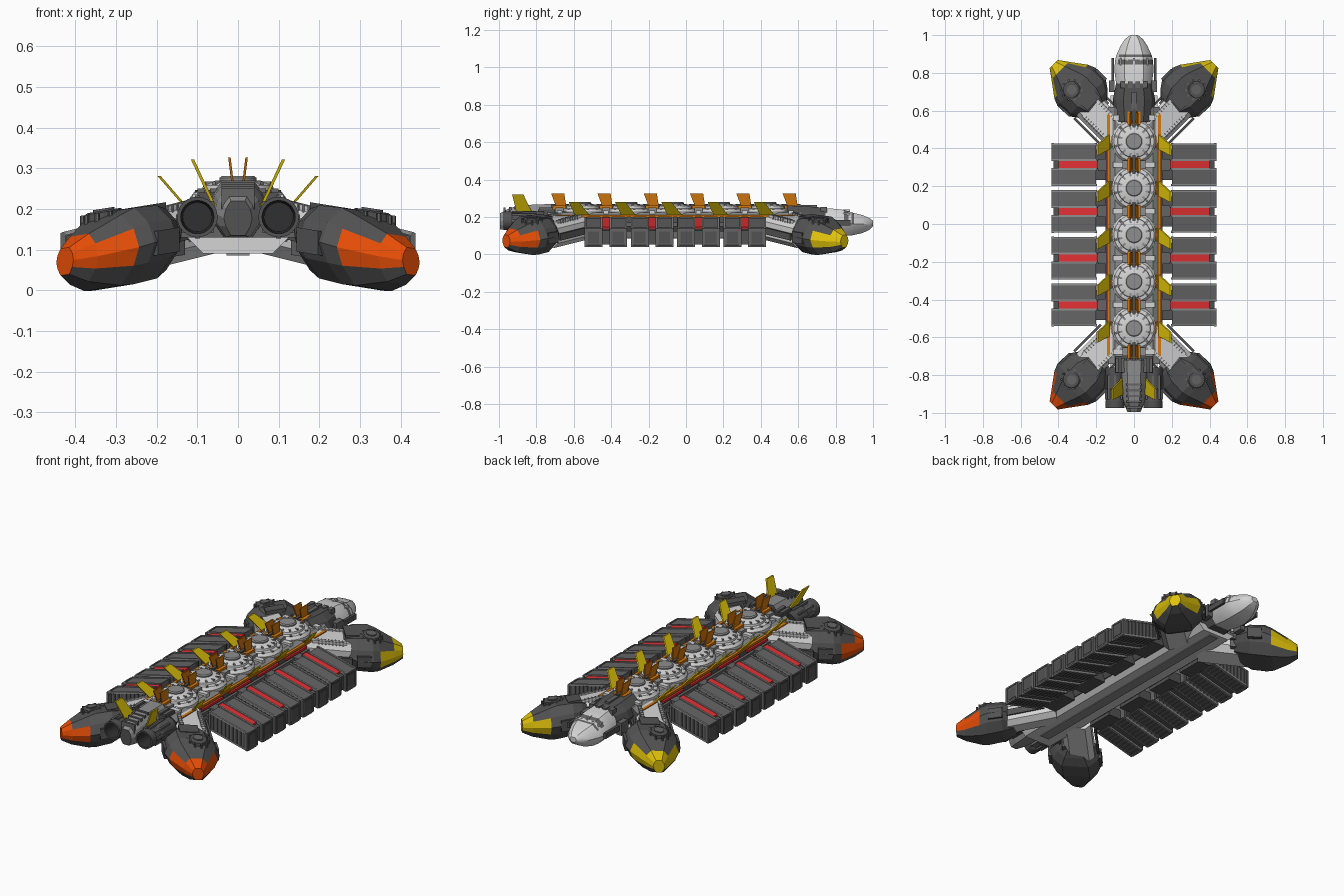
import bpy, bmesh, math
from mathutils import Vector

if "Cube" in bpy.data.objects:
    bpy.data.objects.remove(bpy.data.objects["Cube"])

YM, STEP, S2 = -0.057, 0.2475, math.sqrt(2)   # mid line of the repeated parts, spacing


def mat(name, r, g, b):
    m = bpy.data.materials.new(name)
    m.diffuse_color = (r, g, b, 1)
    m.use_nodes = True
    m.node_tree.nodes["Principled BSDF"].inputs["Base Color"].default_value = m.diffuse_color
    return m


LIGHT = mat("light grey", .66, .66, .66)
MID = mat("mid grey", .27, .27, .27)
STEEL = mat("steel grey", .13, .13, .13)
DARK = mat("dark grey", .085, .085, .085)
BLACK = mat("near black", .03, .03, .03)
YELLOW = mat("yellow", .74, .54, .003)
ORANGE = mat("orange red", .8, .075, .002)
AMBER = mat("amber", .66, .19, .004)
RED = mat("red", .76, .03, .035)


class Part:
    def __init__(self, name):
        self.name, self.bm, self.mats = name, bmesh.new(), []

    def idx(self, m):
        if m not in self.mats:
            self.mats.append(m)
        return self.mats.index(m)

    def loft(self, rings, m):
        """Skin closed rings; m is a material or a rule (segment, side); caps have side -1."""
        rule = m if callable(m) else (lambda s, i: m)
        vs = [[self.bm.verts.new(p) for p in r] for r in rings]
        n = len(vs[0])
        for s in range(len(vs) - 1):
            for i in range(n):
                j = (i + 1) % n
                f = self.bm.faces.new((vs[s][i], vs[s][j], vs[s + 1][j], vs[s + 1][i]))
                f.material_index = self.idx(rule(s, i))
        for s, r in ((0, vs[0]), (len(vs) - 1, vs[-1])):
            self.bm.faces.new(r).material_index = self.idx(rule(s, -1))

    def box(self, x0, x1, y0, y1, z0, z1, m, f=lambda x, y, z: (x, y, z)):
        self.loft([[f(x, y, z) for y, z in ((y0, z0), (y1, z0), (y1, z1), (y0, z1))]
                   for x in (x0, x1)], m)

    def lathe(self, c, prof, m, axis='Z', n=24, f=lambda x, y, z: (x, y, z)):
        rings = []
        for r, h in prof:
            ring = []
            for k in range(n):
                a = 2 * math.pi * k / n
                p, q = r * math.cos(a), r * math.sin(a)
                d = (p, q, h) if axis == 'Z' else (p, h, q)
                ring.append(f(*(Vector(c) + Vector(d))))
            rings.append(ring)
        self.loft(rings, m)

    def fin(self, base, tip, m, t=.004):
        """Thin blade: base and tip are (x, y0, y1, z)."""
        self.loft([[(x + s, y, z) for y, s in ((a, -t), (b, -t), (b, t), (a, t))]
                   for x, a, b, z in (base, tip)], m)

    def flip(self, axis, copy=True):
        """Mirror in x = 0 or y = YM, keeping the first half unless copy is off."""
        if copy:
            bmesh.ops.duplicate(self.bm, geom=self.bm.verts[:] + self.bm.edges[:] + self.bm.faces[:])
            self.bm.verts.ensure_lookup_table()
        for v in self.bm.verts[len(self.bm.verts) // 2 if copy else 0:]:
            if axis == 'x':
                v.co.x = -v.co.x
            else:
                v.co.y = 2 * YM - v.co.y

    def done(self, mirror='', smooth=False):
        for a in mirror:
            self.flip(a)
        bmesh.ops.recalc_face_normals(self.bm, faces=self.bm.faces[:])
        me = bpy.data.meshes.new(self.name)
        self.bm.to_mesh(me)
        self.bm.free()
        for m in self.mats:
            me.materials.append(m)
        o = bpy.data.objects.new(self.name, me)
        bpy.context.collection.objects.link(o)
        if smooth:
            bpy.ops.object.select_all(action='DESELECT')
            o.select_set(True)
            bpy.context.view_layer.objects.active = o
            bpy.ops.object.shade_smooth_by_angle(angle=math.radians(30))


def section(y, hw, lo, hi):
    """Chamfered ten-sided hull section across the ship."""
    c, h = (lo + hi) / 2, (hi - lo) / 2
    shape = [(.5, 1), (.85, .55), (1, 0), (.85, -.5), (.5, -1)]
    shape += [(-a, b) for a, b in reversed(shape)]
    return [(a * hw, y, c + b * h) for a, b in shape]


def diag(u, v, w, slope=.25):
    """Frame along the diagonal outriggers, drooping outwards."""
    x = (u + v) / S2
    return (x, (u - v) / S2, .1 + w - slope * (x - .3))


def pod(u, v, w):
    return diag(u, v, w, .16)


def droop(x, y, z):
    return (x, y, z - .25 * (x - .2))


# spine hull and side strips
p = Part("spine_hull")
shape = [(.12, .12), (.135, .15), (.135, .2), (.1, .225)]
shape += [(-a, b) for a, b in reversed(shape)]
p.loft([[(a, y, b) for a, b in shape] for y in (-.74, .62)], lambda s, i: MID if i in (2, 3, 4) else DARK)
p.done()
p = Part("side_strips")
p.box(.128, .144, -.7, .58, .2, .212, AMBER)
p.box(.12, .15, -.72, .6, .15, .17, STEEL)
for k in range(4):
    yc = YM + (k - 1.5) * STEP
    p.box(.13, .146, yc - .09, yc + .09, .18, .192, RED)
p.done('x')

# keel under the spine
p = Part("keel")
p.loft([[(-.085, y, .09), (.085, y, .09), (.125, y, .13), (-.125, y, .13)] for y in (-.8, .68)], LIGHT)
p.box(-.028, .028, -.74, .66, .086, .1, MID)
p.done()

# round turret domes along the top
p = Part("top_domes")
for k in range(5):
    y = YM + (k - 2) * STEP
    p.lathe((0, y, 0), [(.124, .195), (.124, .213)], AMBER, n=32)
    p.lathe((0, y, 0), [(.118, .2), (.118, .228), (.106, .244), (.088, .247), (.086, .258), (.055, .27)], LIGHT, n=32)
    p.lathe((0, y, 0), [(.046, .26), (.046, .276), (.04, .281)], MID)
    for j in range(12):
        a = math.pi * (j + .5) / 6
        c, s = math.cos(a), math.sin(a)
        rot = lambda x, q, z: (x * c - q * s, y + x * s + q * c, z)
        p.box(.064, .083, -.005, .005, .255, .2675, MID, rot)
        p.box(.089, .108, -.007, .007, .235, .2465, MID if j % 2 else STEEL, rot)
p.done(smooth=True)

# small twin fins and their mounts between the domes
p = Part("twin_fins")
for k in range(6):
    y = YM + (k - 2.5) * STEP
    p.box(.008, .034, y - .035, y + .035, .215, .262, AMBER)
    p.box(.034, .06, y - .022, y + .022, .215, .25, MID)
    p.box(.06, .112, y - .014, y + .014, .215, .236, LIGHT)
    p.box(0, .008, y - .05, y + .05, .215, .27, DARK)
    p.fin((.013, y - .02, y + .035, .26), (.021, y - .045, y + .025, .326), AMBER, .003)
p.done('x')

# swept yellow fins
p = Part("side_fins")
for k in range(5):
    y = YM + (k - 2) * STEP
    p.fin((.128, y - .04, y + .04, .205), (.194, y - .075, y - .02, .281), YELLOW)
p.fin((.055, -.9, -.81, .2), (.112, -.93, -.87, .322), YELLOW)
p.done('x')

# cargo containers
p = Part("cargo_containers")
for k in range(4):
    yc = YM + (k - 1.5) * STEP
    p.box(.12, .2, yc - .08, yc + .08, .1, .155, DARK)
    p.box(.13, .19, yc - .03, yc + .03, .12, .175, STEEL)
    p.box(.19, .425, yc - .024, yc + .024, .11, .185, DARK, droop)
    p.box(.19, .4, yc - .021, yc + .021, .185, .196, RED, droop)
    for s in (-1, 1):
        a, b = sorted((yc + s * .024, yc + s * .108))
        p.box(.2, .432, a, b, .104, .196, STEEL, droop)
        for y in (a, b):
            for z in (.104, .196):      # edge rails
                p.box(.197, .434, y - .005, y + .005, z - .005, z + .005, MID, droop)
            for x in (.203, .43):       # corner posts
                p.box(x - .006, x + .006, y - .006, y + .006, .1, .199, STEEL, droop)
        for z in (.104, .196):          # end frames
            p.box(.426, .437, a + .006, b - .006, z - .006, z + .004, STEEL, droop)
        p.box(.43, .4345, a + .012, b - .012, .118, .182, DARK, droop)
        for j in range(9):              # corrugation
            x = .22 + j * .0245
            p.box(x - .006, x + .006, a - .004, b + .004, .1, .19, DARK, droop)
p.done('x')

# outrigger arms
p = Part("outrigger_arms")
p.loft([[diag(u, v, w) for v, w in ((-.35, -.04), (-.32, -.07), (-.22, -.07), (-.19, -.04),
                                    (-.19, .04), (-.215, .068), (-.325, .068), (-.35, .04))]
        for u in (.36, .62)], LIGHT)
for v in (-.372, -.172):
    p.box(.42, .62, v - .006, v + .006, -.02, .015, DARK, diag)
for v in (-.325, -.215):
    p.box(.42, .6, v - .007, v + .007, .05, .075, LIGHT, diag)
    for j in range(8):
        u = .45 + j * .018
        p.box(u, u + .006, v - .01, v + .01, .05, .078, MID, diag)
p.done('xy')

# corner pods with coloured tips: orange at the front, yellow at the rear
POD = [(.562, .065, -.05, .06), (.6, .105, -.07, .08), (.65, .14, -.087, .093), (.73, .142, -.092, .096),
       (.768, .126, -.09, .084), (.85, .066, -.068, .05), (.9, .03, -.042, .024)]
for name, tip in (("front_pods", ORANGE), ("rear_pods", YELLOW)):
    p = Part(name)
    rings = [[pod(u, -.298 + x, z) for x, _, z in section(0, hw, lo, hi)] for u, hw, lo, hi in POD]
    p.loft(rings, lambda s, i: tip if (s >= 4 and i in (1, 2, 6, 7)) or (s >= 5 and i in (-1, 0, 8, 9))
           else DARK)
    # top hatch, raised plates and collar
    sink = lambda x, y, z: (x, y, z - .16 * (x - .3))
    p.lathe((.33, .71, 0), [(.046, .17), (.046, .197), (.04, .201)], DARK, n=16, f=sink)
    p.lathe((.33, .71, 0), [(.026, .19), (.026, .206)], STEEL, n=16, f=sink)
    for j in range(10):
        a = math.pi * j / 5
        p.lathe((.33 + .053 * math.cos(a), .71 + .053 * math.sin(a), 0), [(.006, .17), (.006, .197)], STEEL, n=6, f=sink)
    p.box(.6, .67, -.35, -.25, .06, .097, DARK, pod)
    p.box(.545, .58, -.36, -.24, -.04, .05, STEEL, pod)
    for v in (-.43, -.17):
        p.box(.645, .72, v - .012, v + .012, -.03, .03, DARK, pod)
    if tip is ORANGE:
        p.flip('y', copy=False)
    p.done('x')

# cockpit nose, with a dark window band cut across its top
NOSE = [(.72, .092, .115, .248), (.8, .102, .102, .244), (.845, .102, .1, .238), (.87, .099, .101, .23),
        (.885, .096, .102, .226), (.897, .092, .104, .222), (.945, .07, .115, .21), (.98, .046, .132, .195), (1, .02, .152, .18)]
p = Part("cockpit_nose")
p.loft([section(*s) for s in NOSE], lambda s, i: STEEL if s in (2, 4) and i in (0, 1, 8, 9) else LIGHT)
p.done(smooth=True)
p = Part("cockpit_trim")
for x in (-.07, -.035, 0, .035, .07):
    p.box(x - .004, x + .004, .84, .878, .21, .24 - abs(x) * .25, LIGHT)
for s in (-1, 1):
    x = s * .112
    p.box(x - .007, x + .007, .7, .88, .155, .185, DARK)
    p.box(x - .02, x + .01, .7, .76, .13, .2, STEEL)
p.done()
p = Part("neck")
p.loft([section(*s) for s in ((.54, .1, .12, .262), (.66, .112, .11, .256), (.745, .095, .115, .25))], DARK)
for j in range(4):
    x = -.06 + j * .04
    p.box(x - .012, x + .012, .72, .755, .2, .255, STEEL)
p.box(-.012, .012, .55, .7, .25, .265, STEEL)
p.done()

# rear engine block, tail and nozzles
p = Part("engine_block")
p.box(-.1, .1, -.79, -.7, .125, .24, DARK)
p.box(-.14, .14, -.83, -.79, .13, .2, STEEL)
for j in range(7):
    x = -.09 + j * .03
    p.box(x - .009, x + .009, -.785, -.71, .23, .25, STEEL)
p.done()
p = Part("tail")
p.loft([section(*s) for s in ((-.72, .075, .13, .27), (-.85, .068, .13, .265), (-.94, .058, .13, .25), (-.995, .035, .135, .22))],
       lambda s, i: DARK if i == -1 else MID)
for j in range(5):
    y = -.97 + j * .03
    p.box(-.04, .04, y - .006, y + .006, .2, .25 + j * .005, STEEL)
p.done()
p = Part("engines")
p.lathe((.1, 0, .18), [(.036, -.88), (.041, -.975), (.05, -.975), (.05, -.935), (.044, -.925), (.044, -.88),
                       (.05, -.87), (.05, -.76)], lambda s, i: BLACK if i == -1 or s == 0 else DARK, 'Y')
for j in range(8):
    a = math.pi * j / 4
    x, z = .1 + .047 * math.cos(a), .18 + .047 * math.sin(a)
    p.box(x - .006, x + .006, -.93, -.8, z - .006, z + .006, STEEL)
p.done('x', smooth=True)
